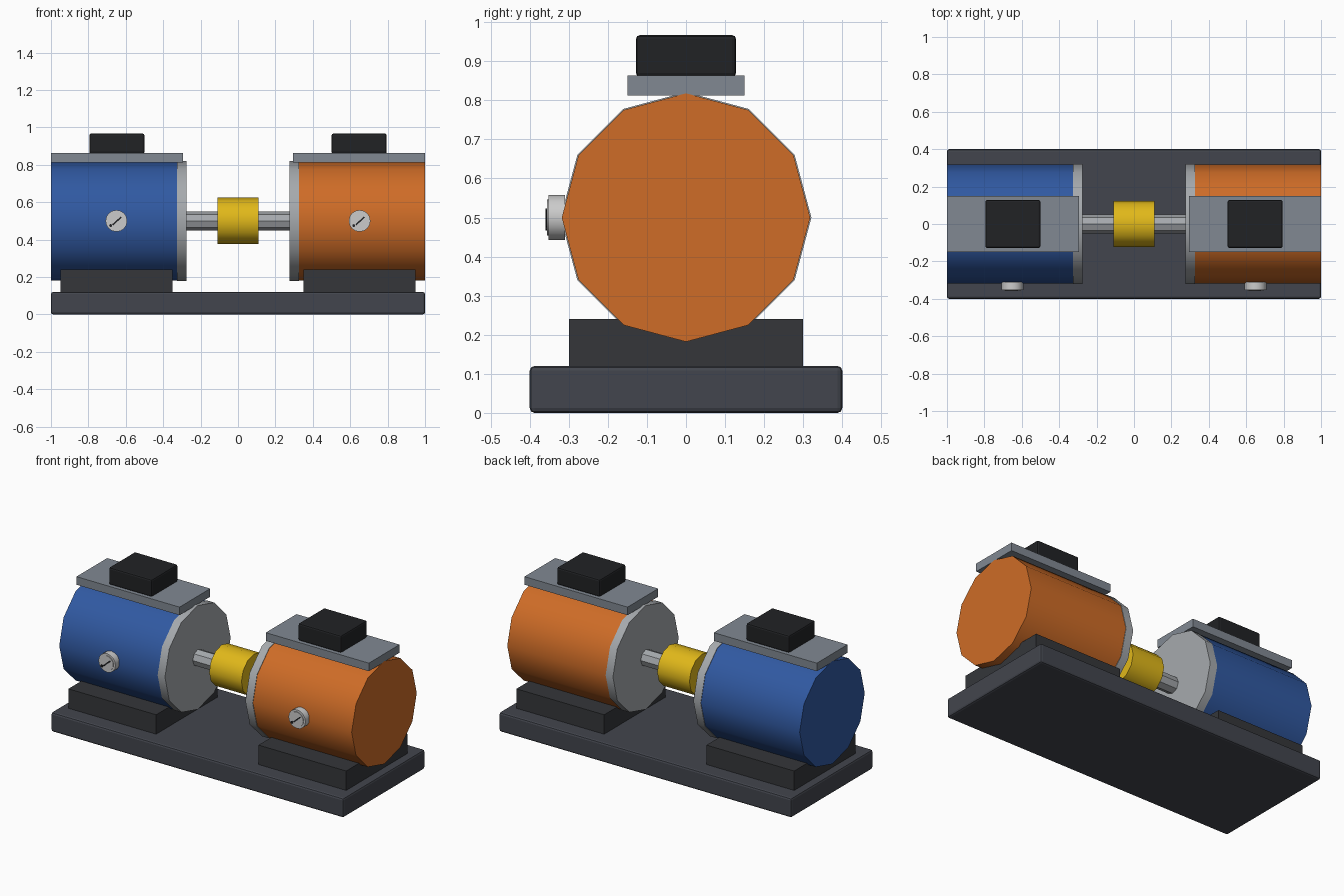
import bpy, math

if "Cube" in bpy.data.objects:
    bpy.data.objects.remove(bpy.data.objects["Cube"])

def material(name, rgb):
    m = bpy.data.materials.new(name)
    m.diffuse_color = (*rgb, 1)
    m.use_nodes = True
    m.node_tree.nodes["Principled BSDF"].inputs["Base Color"].default_value = m.diffuse_color
    return m

SLATE = material("slate", (0.055, 0.06, 0.075))
DARK = material("dark", (0.035, 0.037, 0.042))
BLACK = material("black", (0.015, 0.016, 0.018))
BLUE = material("blue", (0.03, 0.1, 0.36))
ORANGE = material("orange", (0.62, 0.15, 0.02))
YELLOW = material("yellow", (0.75, 0.48, 0.01))
STEEL = material("steel", (0.38, 0.4, 0.42))
PLATE = material("plate_grey", (0.22, 0.25, 0.29))
WHITE = material("white", (0.75, 0.75, 0.75))

def box(name, x, y, z, mat, bevel=0):
    """Box from (min, max) pairs on each axis."""
    bpy.ops.mesh.primitive_cube_add(size=1, location=[sum(p) / 2 for p in (x, y, z)])
    o = bpy.context.object
    o.name = name
    o.scale = [p[1] - p[0] for p in (x, y, z)]
    bpy.ops.object.transform_apply(location=False, rotation=False, scale=True)
    o.data.materials.append(mat)
    if bevel:
        b = o.modifiers.new("bevel", 'BEVEL')
        b.width, b.segments = bevel, 2
    return o

def cylinder(name, r, a, b, axis, centre, mat, sides=12, smooth=True):
    """Cylinder from a to b along x or y; centre holds the other coordinates."""
    mid = (a + b) / 2
    if axis == 'x':
        loc, rot = (mid, centre[0], centre[1]), (0, math.pi / 2, 0)
    else:
        loc, rot = (centre[0], mid, centre[1]), (math.pi / 2, 0, 0)
    bpy.ops.mesh.primitive_cylinder_add(vertices=sides, radius=r, depth=abs(b - a),
                                        location=loc, rotation=rot)
    o = bpy.context.object
    o.name = name
    o.data.materials.append(mat)
    if smooth:
        bpy.ops.object.shade_smooth_by_angle(angle=math.radians(40))
    return o

AXIS = (0, 0.5)

# Base slab
box("base_plate", (-1, 1), (-0.4, 0.4), (0, 0.12), SLATE, 0.012)

# Two facing machines: motor and pump
for side, label, colour in ((-1, "left", BLUE), (1, "right", ORANGE)):
    def span(a, b):
        return tuple(sorted((side * a, side * b)))
    box(label + "_foot", span(0.35, 0.95), (-0.3, 0.3), (0.12, 0.24), DARK)
    cylinder(label + "_housing", 0.318, *span(0.32, 1.0), 'x', AXIS, colour)
    cylinder(label + "_flange", 0.321, *span(0.275, 0.325), 'x', AXIS, STEEL)
    box(label + "_top_plate", span(0.295, 1.0), (-0.15, 0.15), (0.813, 0.863), PLATE)
    box(label + "_terminal_box", span(0.5, 0.795), (-0.128, 0.128), (0.86, 0.967), BLACK, 0.01)

    # Gauge on the front with needle and stop pin
    gx, gz = side * 0.65, 0.5
    cylinder(label + "_gauge_case", 0.058, -0.31, -0.352, 'y', (gx, gz), WHITE, 16)
    cylinder(label + "_gauge_face", 0.046, -0.35, -0.356, 'y', (gx, gz), WHITE, 16)
    needle = box(label + "_gauge_needle", (gx - 0.028, gx + 0.034), (-0.359, -0.355),
                 (gz - 0.004, gz + 0.004), BLACK)
    needle.rotation_euler.y = -math.radians(42)
    cylinder(label + "_gauge_pin", 0.008, -0.355, -0.359, 'y', (gx - 0.031, gz - 0.025), BLACK, 8)

# Drive shaft and coupling
cylinder("drive_shaft", 0.05, -0.3, 0.3, 'x', AXIS, STEEL, 8, smooth=False)
cylinder("coupling", 0.124, -0.11, 0.11, 'x', AXIS, YELLOW)
